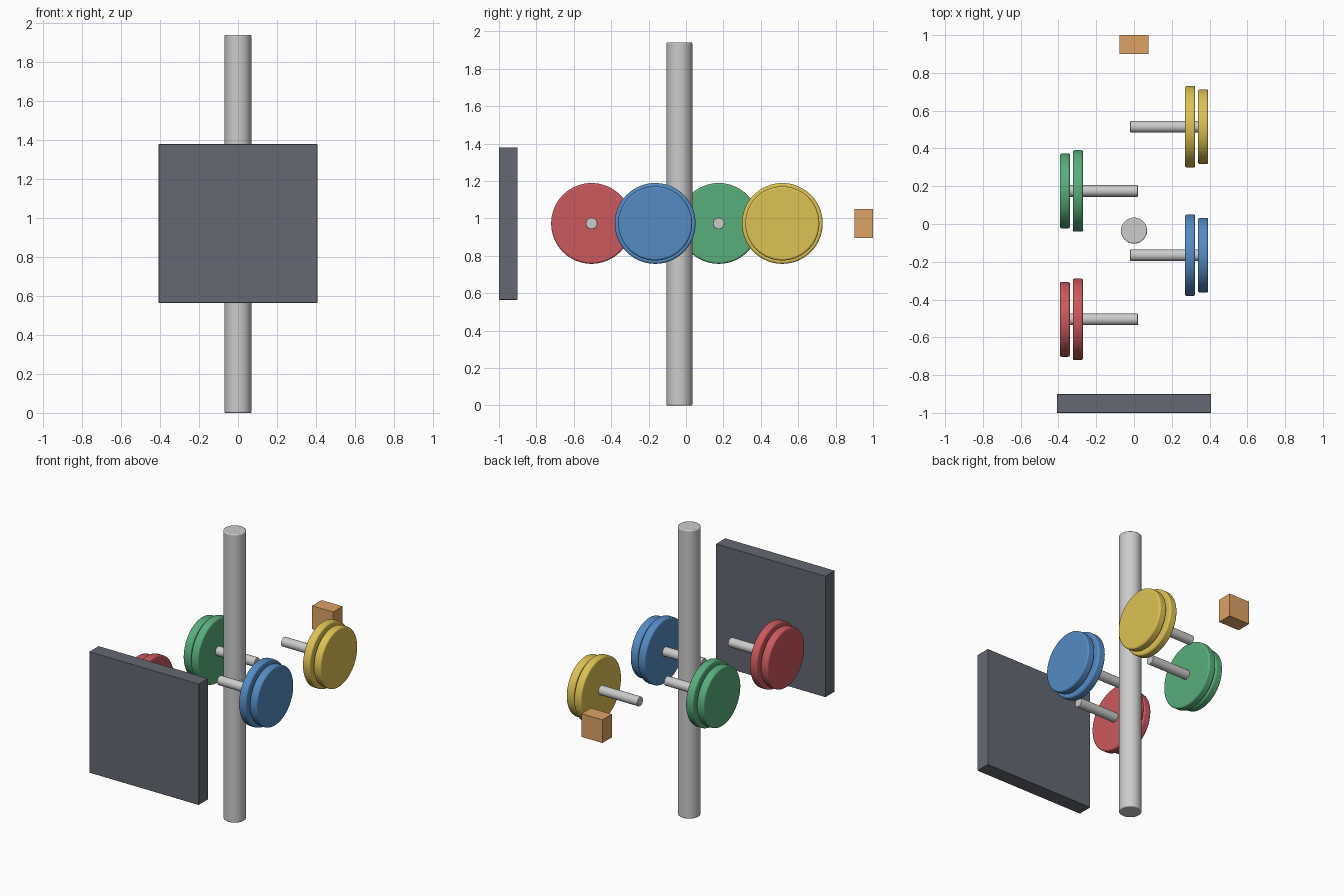
import bpy, math

if "Cube" in bpy.data.objects:
    bpy.data.objects.remove(bpy.data.objects["Cube"])

ZC = 0.973  # height of the wheel axis


def material(name, rgb):
    m = bpy.data.materials.new(name)
    m.diffuse_color = (*rgb, 1)
    m.use_nodes = True
    m.node_tree.nodes["Principled BSDF"].inputs["Base Color"].default_value = m.diffuse_color
    return m


def finish(obj, name, mat=None, bevel=0.0):
    obj.name = name
    if mat:
        obj.data.materials.append(mat)
    if bevel:
        b = obj.modifiers.new("bevel", 'BEVEL')
        b.width = bevel
        b.segments = 3
        b.limit_method = 'ANGLE'
        b.angle_limit = math.radians(40)
    return obj


def box(name, lo, hi, mat=None, bevel=0.0):
    bpy.ops.mesh.primitive_cube_add(size=1, location=[(a + b) / 2 for a, b in zip(lo, hi)])
    obj = bpy.context.object
    obj.scale = [b - a for a, b in zip(lo, hi)]
    bpy.ops.object.transform_apply(location=False, rotation=False, scale=True)
    return finish(obj, name, mat, bevel)


def cylinder(name, radius, length, centre, along_x=False, mat=None, bevel=0.0, sides=64):
    rot = (0, math.pi / 2, 0) if along_x else (0, 0, 0)
    bpy.ops.mesh.primitive_cylinder_add(vertices=sides, radius=radius, depth=length,
                                        location=centre, rotation=rot)
    bpy.ops.object.shade_smooth_by_angle(angle=math.radians(40))
    return finish(bpy.context.object, name, mat, bevel)


# Central pole
cylinder("pole", 0.069, 1.94, (0, -0.035, 0.97), bevel=0.006)

# Flat panel at the front and small block at the back
box("front_panel", (-0.408, -1.0, 0.565), (0.408, -0.9, 1.38),
    material("slate", (0.13, 0.14, 0.17)), 0.003)
box("rear_block", (-0.078, 0.9, 0.895), (0.078, 1.0, 1.051),
    material("orange", (0.72, 0.36, 0.13)))

# Wheels on short axles, alternating sides: (colour, rgb, side, y)
wheels = [
    ("red", (0.60, 0.10, 0.11), -1, -0.505),
    ("blue", (0.09, 0.26, 0.55), 1, -0.165),
    ("green", (0.10, 0.42, 0.20), -1, 0.175),
    ("yellow", (0.72, 0.54, 0.09), 1, 0.515),
]
for colour, rgb, side, y in wheels:
    mat = material(colour, rgb)
    cylinder(colour + "_axle", 0.031, 0.37, (side * 0.165, y, ZC), True, bevel=0.003, sides=32)
    cylinder(colour + "_inner_disc", 0.216, 0.054, (side * 0.297, y, ZC), True, mat, 0.01)
    cylinder(colour + "_outer_disc", 0.198, 0.054, (side * 0.366, y, ZC), True, mat, 0.01)
